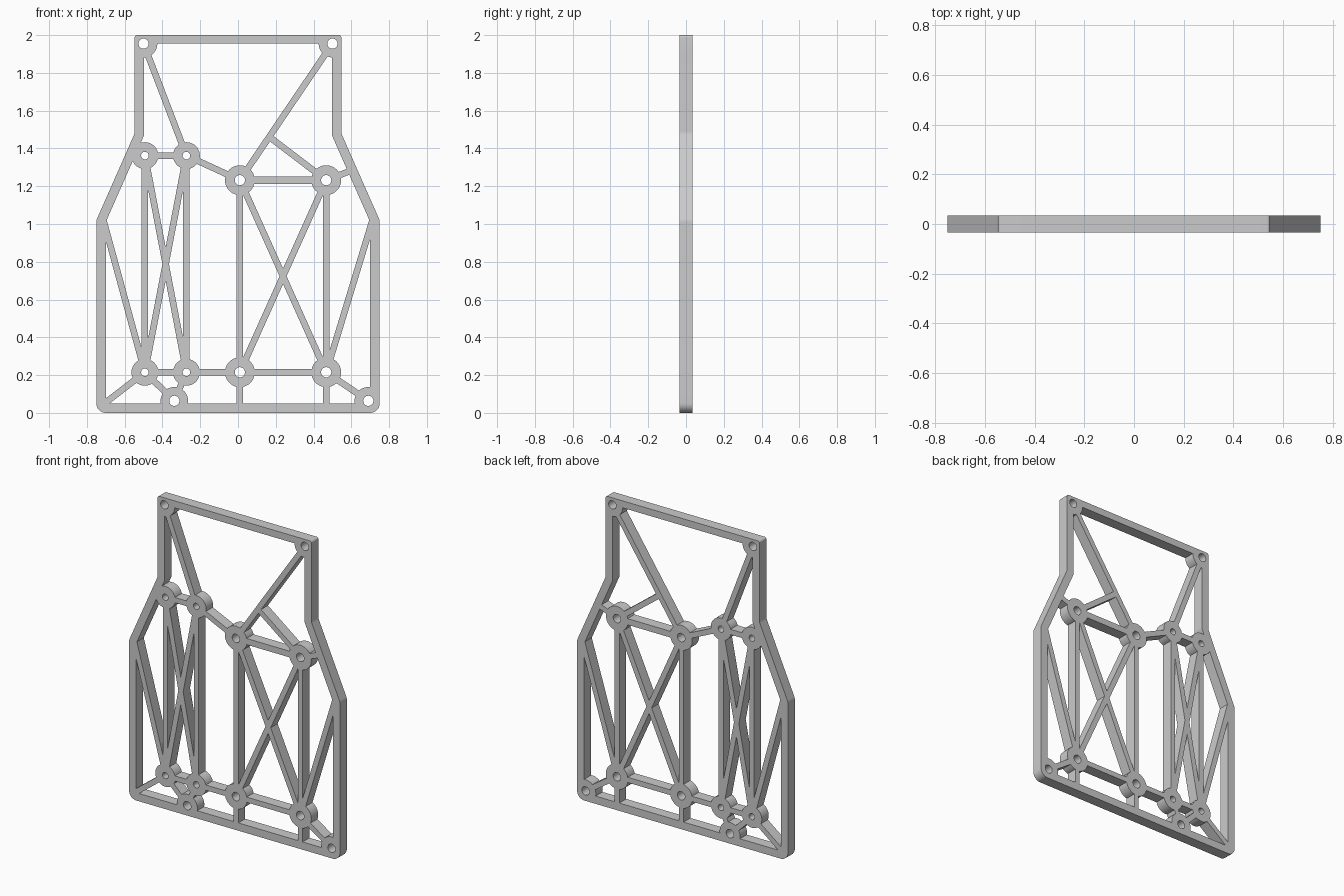
import bpy
import math
from mathutils import Vector
from mathutils.geometry import delaunay_2d_cdt

cube = bpy.data.objects.get("Cube")
if cube:
    bpy.data.objects.remove(cube, do_unlink=True)

THICKNESS = 0.07
STRUT = 0.034
SMALL, LARGE = (0.071, 0.02), (0.079, 0.027)   # boss radius, hole radius
CORNER = (0.073, 0.027)


def rounded(corners, steps=6):
    """Polygon with an arc at every (x, z, radius) corner."""
    out = []
    for i, (x, z, r) in enumerate(corners):
        p = Vector((x, z))
        u = (Vector(corners[i - 1][:2]) - p).normalized()
        v = (Vector(corners[(i + 1) % len(corners)][:2]) - p).normalized()
        half = math.acos(u.dot(v)) / 2
        centre = p + (u + v).normalized() * r / math.sin(half)
        start = p + u * r / math.tan(half) - centre
        end = p + v * r / math.tan(half) - centre
        for k in range(steps + 1):
            out.append(centre + r * start.lerp(end, k / steps).normalized())
    return out


def mirrored(half):
    return rounded(half + [(-x, z, r) for x, z, r in reversed(half)])


def circle(centre, r, n=40):
    return [Vector(centre) + r * Vector((math.cos(a), math.sin(a)))
            for a in (math.tau * k / n for k in range(n))]


def bar(a, b, width=STRUT):
    a, b = Vector(a), Vector(b)
    d = (b - a).normalized()
    n = Vector((-d.y, d.x)) * width / 2
    return [a - n, b - n, b + n, a + n]


# Frame: outer outline and the window inside it
outer = mirrored([(0.75, 0, 0.05), (0.75, 1.02, 0.05), (0.547, 1.48, 0.05), (0.547, 2, 0.012)])
window = mirrored([(0.7, 0.05, 0.01), (0.7, 1.01, 0.03), (0.497, 1.47, 0.03), (0.497, 1.955, 0.01)])

# Mounting bosses
XA, XB, XC, XD = -0.493, -0.273, 0.01, 0.467
LOW, MID, HIGH = 0.215, 1.232, 1.362
bosses = {
    "a_top": ((XA, HIGH), SMALL), "b_top": ((XB, HIGH), SMALL),
    "c_top": ((XC, MID), LARGE), "d_top": ((XD, MID), LARGE),
    "a_low": ((XA, LOW), SMALL), "b_low": ((XB, LOW), SMALL),
    "c_low": ((XC, LOW), LARGE), "d_low": ((XD, LOW), LARGE),
    "foot": ((-0.337, 0.064), CORNER), "foot_corner": ((0.69, 0.064), CORNER),
    "head_right": ((-0.5, 1.955), CORNER), "head_left": ((0.5, 1.955), CORNER),
}
at = {name: centre for name, (centre, size) in bosses.items()}

# Struts between bosses, then struts that end on the frame or on another strut
links = """a_top-b_top b_top-c_top a_low-b_low b_low-c_low c_low-d_low
a_top-a_low b_top-b_low c_top-c_low d_top-d_low
a_top-b_low b_top-a_low c_top-d_low d_top-c_low
head_right-b_top head_left-c_top a_low-foot b_low-foot d_low-foot_corner"""
struts = [bar(*(at[n] for n in link.split("-"))) for link in links.split()]
struts += [
    bar(at["c_top"], at["d_top"], 0.04),
    bar(at["d_top"], (0.174, 1.455)),
    bar(at["d_top"], (0.6, 1.283)),
    bar(at["a_low"], (-0.715, 1.03)),
    bar(at["d_low"], (0.715, 1.03)),
    bar(at["a_low"], (-0.72, 0.04)),
    bar(at["c_low"], (XC, 0.03)),
    bar(at["d_low"], (XD, 0.03)),
]

# Merge all the flat shapes into one sheet
shapes = [("outer", outer), ("window", window)]
shapes += [("solid", s) for s in struts]
for centre, (radius, hole) in bosses.values():
    shapes += [("solid", circle(centre, radius)), ("hole", circle(centre, hole, 28))]
points, loops = [], []
for kind, poly in shapes:
    loops.append(list(range(len(points), len(points) + len(poly))))
    points += poly
verts, _, faces, _, _, owners = delaunay_2d_cdt(points, [], loops, 1, 1e-5, True)


def is_material(ids):
    kinds = {shapes[i][0] for i in ids}
    return ("outer" in kinds and "hole" not in kinds
            and ("solid" in kinds or "window" not in kinds))


kept = [f for f, ids in zip(faces, owners) if is_material(ids)]
used = sorted({i for f in kept for i in f})
index = {old: new for new, old in enumerate(used)}
mesh = bpy.data.meshes.new("mounting_plate")
mesh.from_pydata([(verts[i].x, 0, verts[i].y) for i in used], [],
                 [[index[i] for i in f] for f in kept])
mesh.update()

# Colour
grey = bpy.data.materials.new("plain_grey")
grey.use_nodes = True
colour = (0.6, 0.6, 0.6, 1)
grey.diffuse_color = colour
grey.node_tree.nodes["Principled BSDF"].inputs["Base Color"].default_value = colour
mesh.materials.append(grey)

# Give the sheet its thickness
plate = bpy.data.objects.new("mounting_plate", mesh)
bpy.context.collection.objects.link(plate)
for o in bpy.context.selected_objects:
    o.select_set(False)
bpy.context.view_layer.objects.active = plate
plate.select_set(True)
solid = plate.modifiers.new("thickness", "SOLIDIFY")
solid.thickness = THICKNESS
solid.offset = 0
bpy.ops.object.modifier_apply(modifier=solid.name)
bpy.ops.object.shade_smooth_by_angle(angle=math.radians(30))
